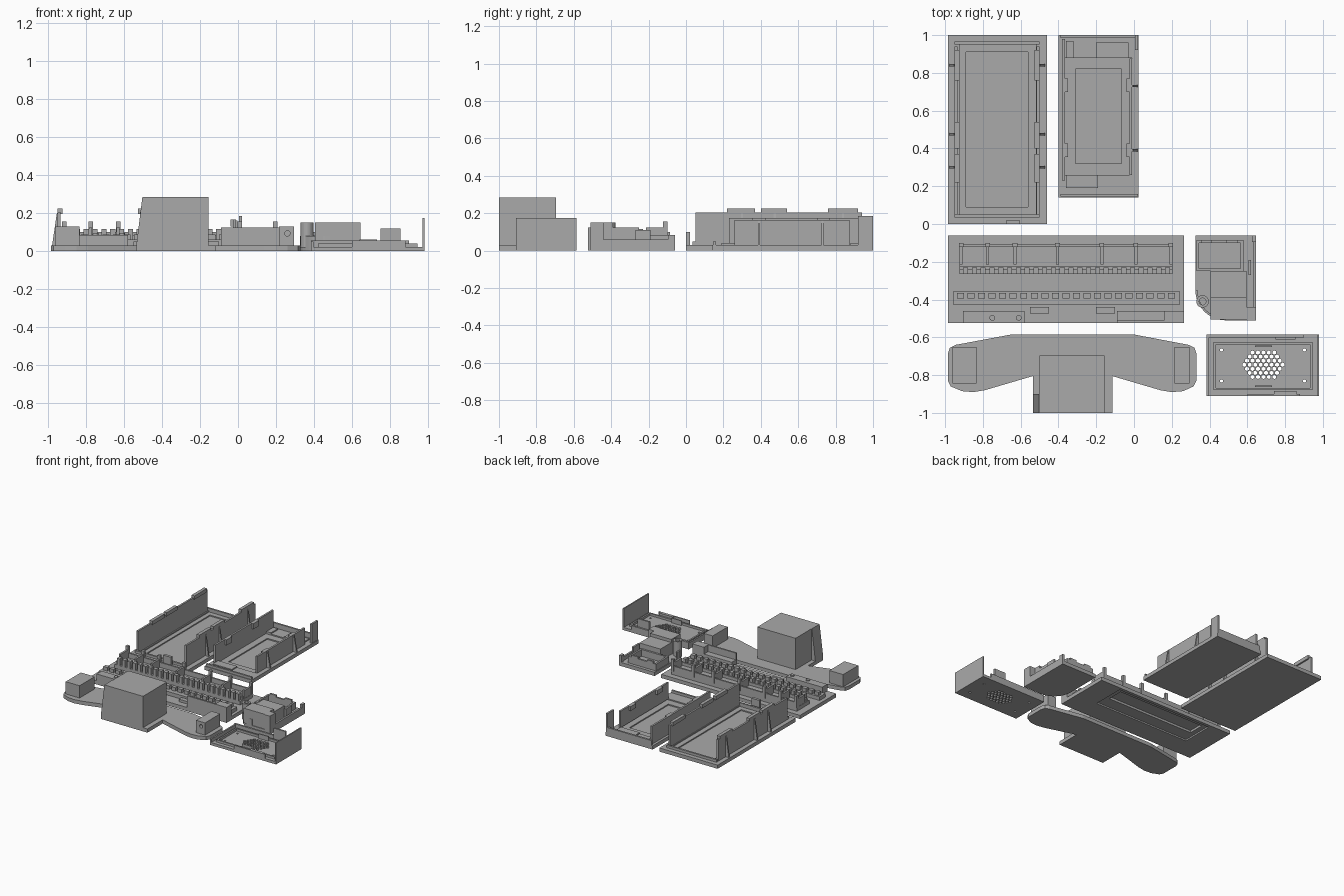
import bpy, bmesh, math
from mathutils import Vector

gray = bpy.data.materials.new("plain gray")
gray.diffuse_color = (0.40, 0.40, 0.40, 1)


def finish(name, bm):
    bmesh.ops.recalc_face_normals(bm, faces=bm.faces)
    me = bpy.data.meshes.new(name)
    bm.to_mesh(me)
    bm.free()
    me.materials.append(gray)
    ob = bpy.data.objects.new(name, me)
    bpy.context.collection.objects.link(ob)
    return ob


def boxes(name, *specs):
    """Boxes given as (x0, x1, y0, y1, z0, z1), joined in one object."""
    bm = bmesh.new()
    for x0, x1, y0, y1, z0, z1 in specs:
        for v in bmesh.ops.create_cube(bm, size=1)["verts"]:
            v.co = Vector(((x0 + x1) / 2 + v.co.x * (x1 - x0),
                           (y0 + y1) / 2 + v.co.y * (y1 - y0),
                           (z0 + z1) / 2 + v.co.z * (z1 - z0)))
    return finish(name, bm)


def frame(name, outer, inner, z0, z1):
    """Rectangular ring from outer and inner (x0, x1, y0, y1)."""
    a, b, c, d = outer
    e, f, g, h = inner
    return boxes(name, (a, b, c, g, z0, z1), (a, b, h, d, z0, z1),
                 (a, e, g, h, z0, z1), (f, b, g, h, z0, z1))


def prism(name, pts, lo, hi, axis="z"):
    """Profile extruded along z (points are x, y) or y (points are x, z)."""
    bm = bmesh.new()
    place = (lambda p, t: (p[0], p[1], t)) if axis == "z" else (lambda p, t: (p[0], t, p[1]))
    low = [bm.verts.new(place(p, lo)) for p in pts]
    top = [bm.verts.new(place(p, hi)) for p in pts]
    bm.faces.new(low)
    bm.faces.new(top)
    for i in range(len(pts)):
        j = (i + 1) % len(pts)
        bm.faces.new((low[i], low[j], top[j], top[i]))
    return finish(name, bm)


def cylinders(name, centres, r, lo, hi, sides, axis="z"):
    bm = bmesh.new()
    for c in centres:
        for v in bmesh.ops.create_cone(bm, cap_ends=True, segments=sides, radius1=r,
                                       radius2=r, depth=hi - lo)["verts"]:
            x, y, z = v.co
            m = (lo + hi) / 2
            v.co = (c[0] + x, c[1] + y, m + z) if axis == "z" else (c[0] + x, m + z, c[1] + y)
    return finish(name, bm)


def cut(ob, cutter):
    cutter.hide_render = True
    m = ob.modifiers.new("cut", "BOOLEAN")
    m.operation, m.solver, m.object = "DIFFERENCE", "EXACT", cutter
    bpy.context.view_layer.objects.active = ob
    bpy.ops.object.modifier_apply(modifier="cut")
    bpy.data.objects.remove(cutter)


# Large tray: floor, stepped rims, long walls with clip tabs and slanted ribs
boxes("large_tray_floor", (-0.985, -0.46, 0, 1, 0, 0.012))
frame("large_tray_rim", (-0.985, -0.46, 0, 1), (-0.925, -0.52, 0.05, 0.95), 0.012, 0.03)
frame("large_tray_inner_step", (-0.925, -0.52, 0.05, 0.95), (-0.89, -0.56, 0.09, 0.91), 0.012, 0.021)
for side, x0, x1 in (("left", -0.95, -0.935), ("right", -0.515, -0.50)):
    boxes("large_tray_wall_" + side, (x0, x1, 0.05, 0.94, 0.03, 0.205))
    inward = 1 if side == "left" else -1
    xa, xb = sorted((x0 if inward > 0 else x1, (x1 if inward > 0 else x0) + 0.012 * inward))
    boxes("large_tray_clips_" + side,
          *[(xa, xb, y, y + h, 0.195, 0.225) for y, h in ((0.22, 0.15), (0.40, 0.14), (0.76, 0.16))])
    foot, wall = (-0.978, -0.945) if side == "left" else (-0.472, -0.505)
    for y in (0.30, 0.475, 0.84):
        prism("large_tray_rib_" + side, [(foot, 0.03), (wall, 0.03), (wall, 0.20), (wall - 0.008 * inward, 0.20)],
              y - 0.006, y + 0.006, "y")
boxes("large_tray_end_lips", (-0.95, -0.50, 0.035, 0.05, 0.03, 0.05), (-0.95, -0.50, 0.95, 0.965, 0.03, 0.05))
boxes("large_tray_front_latch", (-0.675, -0.605, 0.0, 0.022, 0.03, 0.10))

# Small tray: same construction
boxes("small_tray_floor", (-0.40, 0.025, 0.14, 1, 0, 0.012))
frame("small_tray_rim", (-0.40, 0.025, 0.14, 1), (-0.365, -0.01, 0.26, 0.88), 0.012, 0.03)
frame("small_tray_inner_step", (-0.365, -0.01, 0.26, 0.88), (-0.31, -0.065, 0.32, 0.82), 0.012, 0.021)
boxes("small_tray_wall_right", (-0.025, -0.01, 0.26, 0.875, 0.03, 0.165))
boxes("small_tray_wall_left", (-0.38, -0.365, 0.23, 0.98, 0.03, 0.175))
boxes("small_tray_clips", *[(-0.365, -0.35, y, y + 0.07, 0.13, 0.175) for y in (0.355, 0.70)],
      *[(-0.04, -0.025, y, y + 0.07, 0.13, 0.165) for y in (0.355, 0.70)])
for y in (0.39, 0.73):
    prism("small_tray_rib", [(0.02, 0.03), (-0.012, 0.03), (-0.012, 0.16), (-0.004, 0.16)],
          y - 0.006, y + 0.006, "y")
boxes("small_tray_back_wall", (-0.39, 0.02, 0.985, 1, 0.03, 0.07), (0.005, 0.02, 0.92, 1, 0.03, 0.185))
boxes("small_tray_front_lip", (-0.39, 0.02, 0.145, 0.16, 0.03, 0.05))
boxes("small_tray_corner_blocks", (-0.36, -0.32, 0.88, 0.97, 0.03, 0.04), (-0.20, -0.03, 0.88, 0.96, 0.03, 0.04),
      (-0.36, -0.19, 0.19, 0.26, 0.03, 0.04))

# Terminal board with recess and slot underneath
plate = boxes("terminal_plate", (-0.985, 0.265, -0.525, -0.06, 0, 0.03))
cut(plate, boxes("recess_cutter", (-0.80, 0.07, -0.35, -0.085, -0.02, 0.012)))
cut(plate, boxes("slot_cutter", (-0.76, 0.03, -0.25, -0.12, -0.02, 0.04)))
boxes("terminal_back_bed", (-0.925, 0.205, -0.265, -0.105, 0.03, 0.06))
boxes("terminal_back_wall", (-0.925, 0.205, -0.118, -0.105, 0.06, 0.10))
rib_x = (-0.915, -0.775, -0.63, -0.405, -0.17, 0.01, 0.195)
boxes("terminal_dividers", *[(x - 0.008, x + 0.008, -0.215, -0.11, 0.06, 0.125) for x in rib_x])
boxes("terminal_divider_posts", *[(x - 0.012, x + 0.012, -0.122, -0.10, 0.06, 0.155) for x in rib_x])
boxes("terminal_tooth_bar", (-0.925, 0.205, -0.24, -0.225, 0.06, 0.085))
boxes("terminal_teeth", *[(-0.905 + i * 0.0465, -0.878 + i * 0.0465, -0.265, -0.23, 0.06, 0.115)
                          for i in range(24)])
boxes("terminal_strip", (-0.955, 0.24, -0.43, -0.355, 0.03, 0.06))
boxes("terminal_pads", *[(-0.937 + i * 0.0558, -0.90 + i * 0.0558, -0.395, -0.365, 0.06, 0.088)
                         for i in range(21)])
boxes("terminal_front_blocks", (-0.905, -0.58, -0.525, -0.46, 0.03, 0.085), (-0.09, 0.265, -0.525, -0.512, 0.03, 0.125),
      (-0.09, 0.265, -0.512, -0.46, 0.03, 0.07), (0.16, 0.265, -0.512, -0.46, 0.07, 0.125))
boxes("terminal_small_blocks", (-0.55, -0.45, -0.475, -0.44, 0.03, 0.05), (-0.20, -0.10, -0.475, -0.44, 0.03, 0.05))
cylinders("terminal_studs", [(-0.75, -0.497), (-0.61, -0.497)], 0.015, 0.085, 0.095, 16)

# Winged bracket with central block and two end blocks
prism("bracket_plate",
      [(-0.65, -0.585), (0.0, -0.585), (0.29, -0.64), (0.32, -0.655), (0.33, -0.685), (0.33, -0.83),
       (0.315, -0.86), (0.26, -0.885), (0.20, -0.89), (0.14, -0.88), (-0.115, -0.805), (-0.115, -1),
       (-0.535, -1), (-0.535, -0.805), (-0.79, -0.88), (-0.85, -0.89), (-0.91, -0.885),
       (-0.97, -0.86), (-0.985, -0.83), (-0.985, -0.685), (-0.975, -0.655), (-0.945, -0.64)], 0, 0.03)
boxes("bracket_centre_block", (-0.50, -0.155, -1, -0.695, 0.03, 0.285))
prism("bracket_slanted_rib", [(-0.535, 0.03), (-0.50, 0.03), (-0.50, 0.285), (-0.503, 0.285)], -1, -0.90, "y")
for side, x0, x1 in (("left", -0.96, -0.835), ("right", 0.215, 0.295)):
    end = boxes("bracket_end_block_" + side, (x0, x1, -0.845, -0.65, 0.03, 0.13))
    hole_x = -0.90 if side == "left" else 0.26
    cut(end, cylinders("hole_cutter", [(hole_x, 0.093)], 0.014, -0.87, -0.80, 20, "y"))

# Corner housing with rounded front left corner
arc = [(0.485 + 0.16 * math.cos(a), -0.35 + 0.16 * math.sin(a))
       for a in [math.pi * (1 + i / 20) for i in range(11)]]
prism("housing_floor", [(0.325, -0.06)] + arc + [(0.645, -0.51), (0.645, -0.06)], 0, 0.03)
prism("housing_curved_wall", arc + [(x * 0.93 + 0.485 * 0.07, y * 0.93 - 0.35 * 0.07) for x, y in reversed(arc)],
      0.03, 0.08)
frame("housing_pocket", (0.33, 0.58, -0.25, -0.085), (0.345, 0.565, -0.235, -0.10), 0.03, 0.085)
boxes("housing_pocket_clips", (0.355, 0.41, -0.10, -0.085, 0.085, 0.10), (0.49, 0.55, -0.10, -0.085, 0.085, 0.10))
boxes("housing_block", (0.405, 0.595, -0.505, -0.39, 0.03, 0.15), (0.405, 0.595, -0.39, -0.25, 0.03, 0.125))
boxes("housing_right_wall", (0.63, 0.645, -0.51, -0.06, 0.03, 0.06), (0.605, 0.62, -0.27, -0.19, 0.03, 0.11),
      (0.595, 0.645, -0.51, -0.44, 0.03, 0.15), (0.625, 0.645, -0.095, -0.06, 0.03, 0.085))
boss = cylinders("housing_boss", [(0.363, -0.41)], 0.033, 0.02, 0.15, 24)
cut(boss, cylinders("bore_cutter", [(0.363, -0.41)], 0.018, 0.05, 0.2, 24))

# Vented cover: plate with hexagonal grille, screw holes, rim and end wall
cover = boxes("cover_plate", (0.385, 0.98, -0.91, -0.585, 0, 0.022))
vents = []
for row in range(-3, 4):
    count = (8, 7, 6, 5)[abs(row)]
    vents += [(0.685 + (i - (count - 1) / 2) * 0.029, -0.745 + row * 0.0215) for i in range(count)]
cut(cover, cylinders("vent_cutter", vents, 0.0115, -0.05, 0.1, 6))
cut(cover, cylinders("screw_cutter", [(x, y) for x in (0.463, 0.902) for y in (-0.667, -0.831)],
                     0.009, -0.05, 0.1, 12))
frame("cover_rim", (0.42, 0.945, -0.88, -0.625), (0.433, 0.932, -0.867, -0.638), 0.022, 0.04)
boxes("cover_end_wall", (0.97, 0.98, -0.91, -0.585, 0.022, 0.175))
boxes("cover_back_tab", (0.75, 0.855, -0.612, -0.598, 0.022, 0.12))
boxes("cover_edge_lips", (0.385, 0.90, -0.60, -0.585, 0.022, 0.055), (0.60, 0.88, -0.91, -0.90, 0.022, 0.055),
      (0.385, 0.397, -0.91, -0.585, 0.022, 0.05), (0.74, 0.86, -0.90, -0.885, 0.022, 0.055))
boxes("cover_clips", (0.64, 0.73, -0.65, -0.642, 0.022, 0.06), (0.64, 0.73, -0.863, -0.855, 0.022, 0.06))
